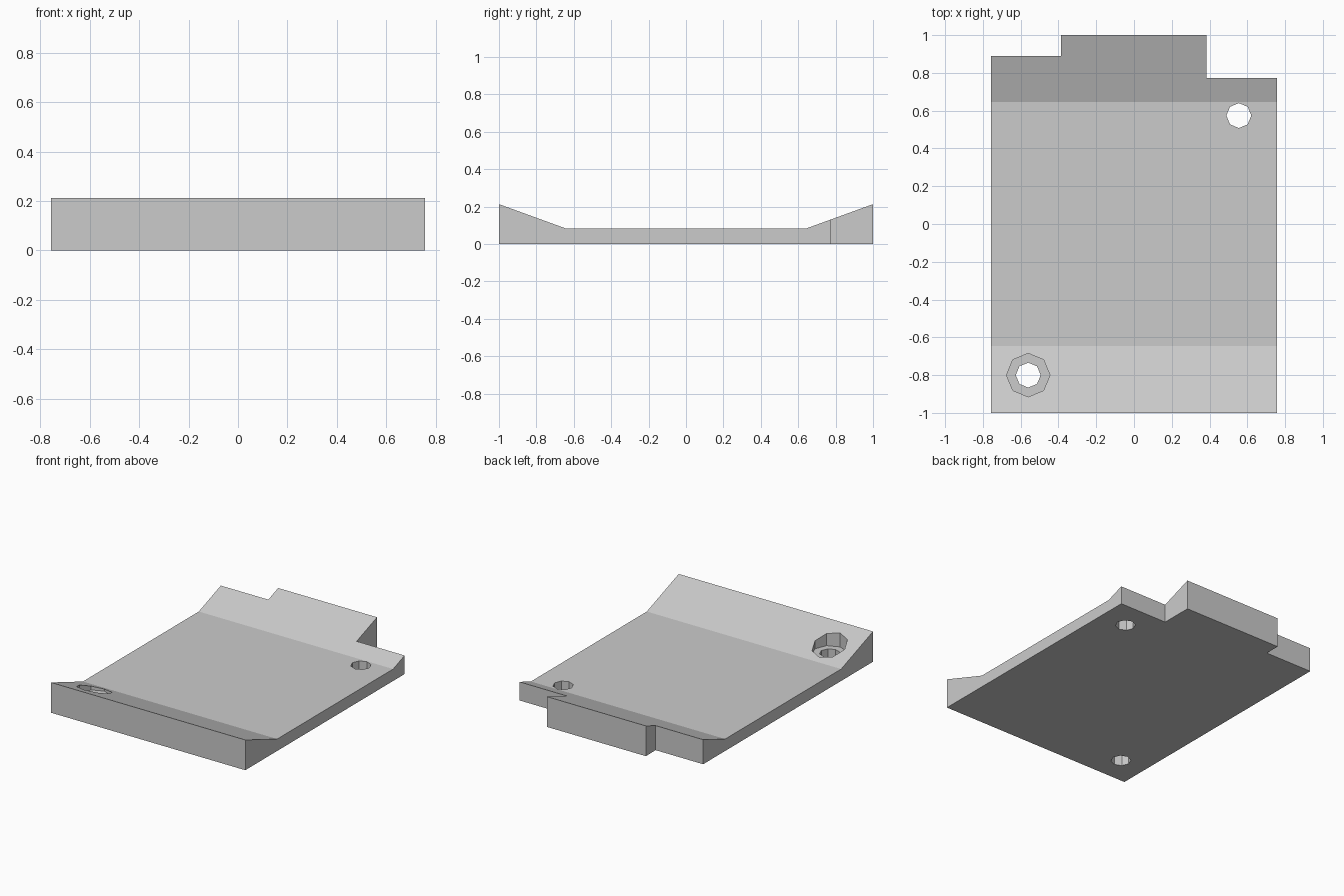
import bpy, bmesh, math

if "Cube" in bpy.data.objects:
    bpy.data.objects.remove(bpy.data.objects["Cube"], do_unlink=True)

grey = bpy.data.materials.new("light grey")
grey.use_nodes = True
COLOR = (0.6, 0.6, 0.6, 1)
grey.diffuse_color = COLOR
grey.node_tree.nodes["Principled BSDF"].inputs["Base Color"].default_value = COLOR

HALF = 0.757


def mesh_object(name, bm):
    bmesh.ops.recalc_face_normals(bm, faces=bm.faces)
    mesh = bpy.data.meshes.new(name)
    bm.to_mesh(mesh)
    bm.free()
    mesh.materials.append(grey)
    obj = bpy.data.objects.new(name, mesh)
    bpy.context.collection.objects.link(obj)
    return obj


def prism(name, points, direction):
    bm = bmesh.new()
    face = bm.faces.new([bm.verts.new(p) for p in points])
    new = bmesh.ops.extrude_face_region(bm, geom=[face])["geom"]
    moved = [v for v in new if isinstance(v, bmesh.types.BMVert)]
    bmesh.ops.translate(bm, verts=moved, vec=direction)
    return mesh_object(name, bm)


def cut(target, cutter):
    cutter.hide_render = True
    cutter.hide_viewport = True
    mod = target.modifiers.new(cutter.name, "BOOLEAN")
    mod.operation = "DIFFERENCE"
    mod.solver = "EXACT"
    mod.object = cutter
    bpy.context.view_layer.objects.active = target
    bpy.ops.object.modifier_apply(modifier=mod.name)
    bpy.data.objects.remove(cutter, do_unlink=True)


def notch(name, x0, x1, y0):
    corners = [(x0, y0, -0.1), (x1, y0, -0.1), (x1, 1.1, -0.1), (x0, 1.1, -0.1)]
    return prism(name, corners, (0, 0, 0.5))


def octagon(name, x, y, radius, bottom):
    ring = [(x + radius * math.cos(i * math.pi / 4),
             y + radius * math.sin(i * math.pi / 4), bottom) for i in range(8)]
    return prism(name, ring, (0, 0, 0.5))


# Plate with raised front and back ramps
profile = [(-1, 0), (1, 0), (1, 0.213), (0.645, 0.084), (-0.645, 0.084), (-1, 0.213)]
plate = prism("base_plate", [(-HALF, y, z) for y, z in profile], (2 * HALF, 0, 0))

# Stepped back corners
cut(plate, notch("right_notch", -0.9, -0.387, 0.89))
cut(plate, notch("left_notch", 0.383, 0.9, 0.773))

# Screw holes, the front one with a wide recess
cut(plate, octagon("back_hole", 0.555, 0.574, 0.066, -0.1))
cut(plate, octagon("front_recess", -0.56, -0.8, 0.115, 0.084))
cut(plate, octagon("front_hole", -0.56, -0.8, 0.066, -0.1))
